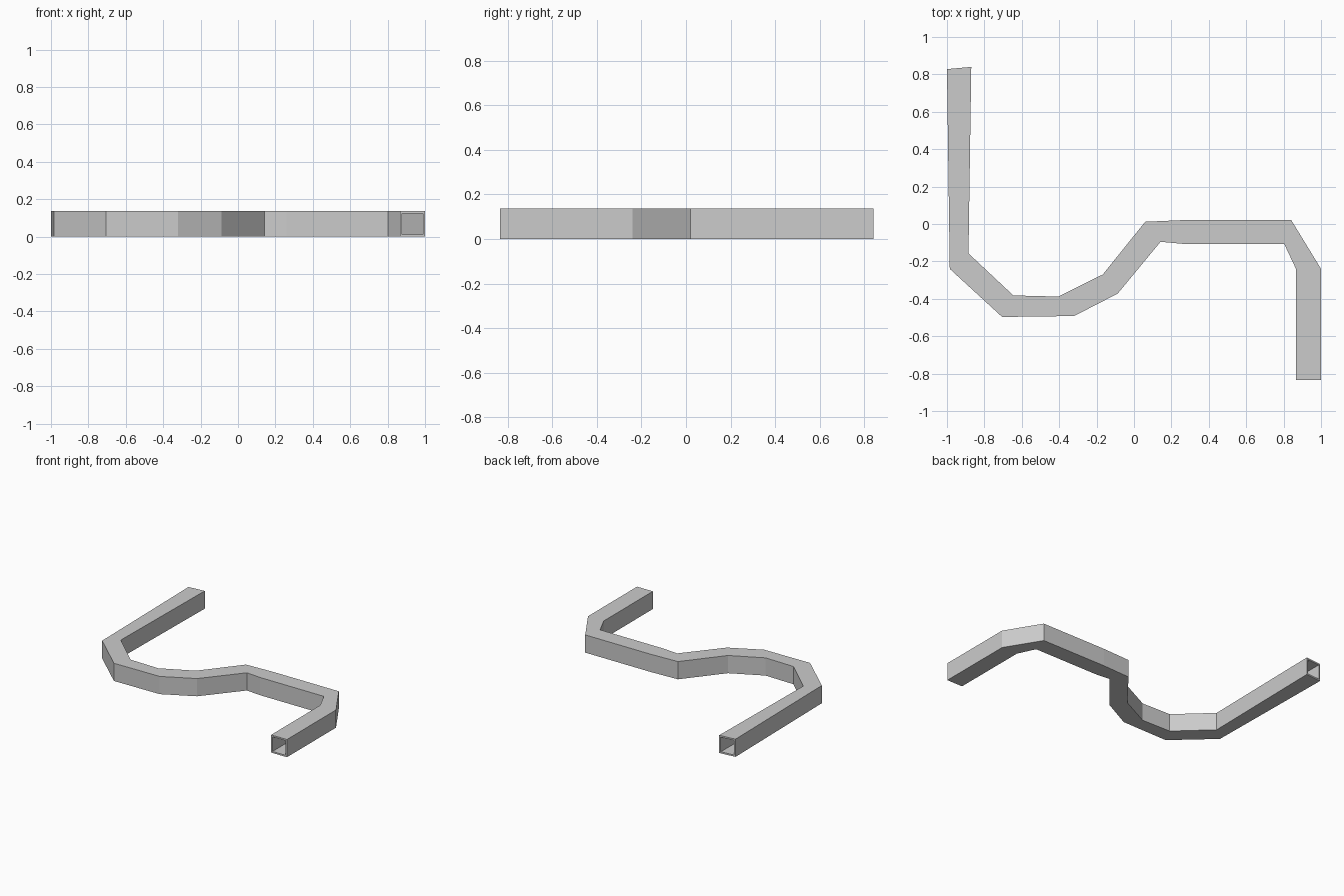
import bpy, bmesh
from mathutils import Vector

if "Cube" in bpy.data.objects:
    bpy.data.objects.remove(bpy.data.objects["Cube"])

HEIGHT, WALL = 0.136, 0.012

# Paired plan points along both sides of the winding duct
pairs = [
    ((-1.0, 0.828), (-0.87, 0.84)),
    ((-0.985, -0.24), (-0.885, -0.157)),
    ((-0.705, -0.497), (-0.645, -0.382)),
    ((-0.32, -0.492), (-0.405, -0.388)),
    ((-0.087, -0.372), (-0.167, -0.27)),
    ((0.142, -0.095), (0.06, 0.012)),
    ((0.26, -0.106), (0.29, 0.022)),
    ((0.803, -0.106), (0.84, 0.022)),
    ((0.866, -0.24), (1.0, -0.24)),
    ((0.866, -0.835), (1.0, -0.835)),
]

bm = bmesh.new()


def section(pair, inset):
    """Four-cornered cross-section, inset for the inner wall."""
    a, b = Vector(pair[0]), Vector(pair[1])
    d = (b - a).normalized() * inset
    a, b = a + d, b - d
    lo, hi = inset, HEIGHT - inset
    return [bm.verts.new((p.x, p.y, z))
            for p, z in ((a, lo), (b, lo), (b, hi), (a, hi))]


def bridge(r0, r1):
    for i in range(4):
        j = (i + 1) % 4
        bm.faces.new((r0[i], r0[j], r1[j], r1[i]))


# Outer and inner skins, then rims joining them at the open ends
outer = [section(p, 0) for p in pairs]
inner = [section(p, WALL) for p in pairs]
for skin in (outer, inner):
    for r0, r1 in zip(skin, skin[1:]):
        bridge(r0, r1)
for end in (0, -1):
    bridge(outer[end], inner[end])

bmesh.ops.recalc_face_normals(bm, faces=bm.faces)
mesh = bpy.data.meshes.new("square_duct")
bm.to_mesh(mesh)
bm.free()
bpy.context.collection.objects.link(bpy.data.objects.new("square_duct", mesh))
